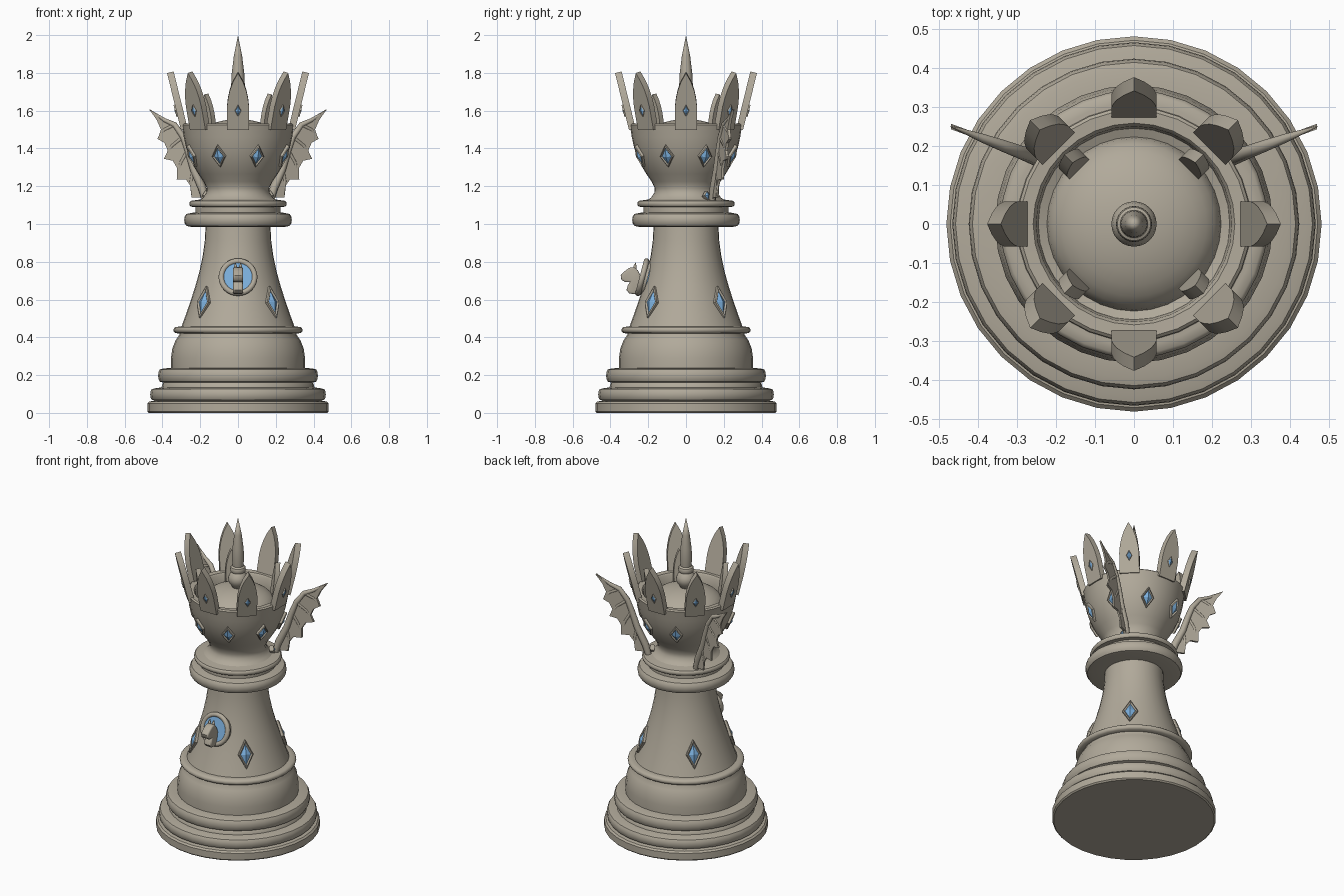
import bpy, bmesh, math
from mathutils import Matrix, Vector

if "Cube" in bpy.data.objects:
    bpy.data.objects.remove(bpy.data.objects["Cube"])


def material(name, rgb):
    m = bpy.data.materials.new(name)
    m.diffuse_color = (*rgb, 1)
    m.use_nodes = True
    m.node_tree.nodes["Principled BSDF"].inputs["Base Color"].default_value = m.diffuse_color
    return m


STONE = material("warm_stone", (0.44, 0.40, 0.325))
BLUE = material("gem_blue", (0.20, 0.43, 0.72))


def finish(ob, angle=35):
    bpy.ops.object.select_all(action='DESELECT')
    ob.select_set(True)
    bpy.context.view_layer.objects.active = ob
    bpy.ops.object.shade_smooth_by_angle(angle=math.radians(angle))
    return ob


def make(name, bm, mats=(STONE,), matrix=None, angle=35):
    bmesh.ops.recalc_face_normals(bm, faces=bm.faces)
    me = bpy.data.meshes.new(name)
    bm.to_mesh(me)
    bm.free()
    for m in mats:
        me.materials.append(m)
    ob = bpy.data.objects.new(name, me)
    bpy.context.collection.objects.link(ob)
    if matrix is not None:
        ob.matrix_world = matrix
    return finish(ob, angle)


def lathe(name, profile, sides=32):
    bm = bmesh.new()
    vs = [bm.verts.new((r, 0, z)) for r, z in profile]
    edges = [bm.edges.new(p) for p in zip(vs, vs[1:])]
    bmesh.ops.spin(bm, geom=vs + edges, cent=(0, 0, 0), axis=(0, 0, 1),
                   angle=2 * math.pi, steps=sides)
    bmesh.ops.remove_doubles(bm, verts=bm.verts, dist=0.0004)
    return make(name, bm)


def bulge(r_in, r_out, z0, z1, n=6):
    """Rounded moulding as profile points."""
    return [(r_in + (r_out - r_in) * math.sin(math.pi * i / n) ** 0.6 if 0 < i < n else r_in,
             (z0 + z1) / 2 - (z1 - z0) / 2 * math.cos(math.pi * i / n)) for i in range(n + 1)]


def on_surface(deg, r, z, tilt=0.0):
    """Frame on the round body: local y points outward, local z up."""
    a = math.radians(deg)
    out, up = Vector((math.cos(a), math.sin(a), 0)), Vector((0, 0, 1))
    n = out * math.cos(tilt) + up * math.sin(tilt)
    u = up * math.cos(tilt) - out * math.sin(tilt)
    m = Matrix((n.cross(u), n, u)).transposed().to_4x4()
    m.translation = out * r + up * z
    return m


def extrude(name, pts, depth, matrix=None, bevel=0.0, angle=35):
    """Outline in local x/z, extruded from y=0 to y=depth."""
    bm = bmesh.new()
    f = bm.faces.new([bm.verts.new((x, 0, z)) for x, z in pts])
    ext = bmesh.ops.extrude_face_region(bm, geom=[f])['geom']
    bmesh.ops.translate(bm, vec=(0, depth, 0),
                        verts=[v for v in ext if isinstance(v, bmesh.types.BMVert)])
    if bevel:
        bmesh.ops.bevel(bm, geom=[e for e in bm.edges if e.calc_face_angle(0) > 1.2
                                  and abs(e.verts[0].co.y - e.verts[1].co.y) < 1e-5],
                        offset=bevel, segments=3, profile=0.5, affect='EDGES')
    return make(name, bm, matrix=matrix, angle=angle)


def diamond(name, w, h, matrix, rim=0.3, lift=0.012):
    """Raised stone frame around a blue pyramid-cut gem."""
    bm = bmesh.new()
    loops = []
    for s, y in ((1, -0.02), (1, lift * 0.6), (1 - rim * 0.4, lift), (1 - rim, lift * 0.4)):
        loops.append([bm.verts.new((x * w * s, y, z * h * s))
                      for x, z in ((1, 0), (0, 1), (-1, 0), (0, -1))])
    for a, b in zip(loops, loops[1:]):
        for i in range(4):
            bm.faces.new((a[i], a[i - 1], b[i - 1], b[i]))
    tip = bm.verts.new((0, lift * 1.5, 0))
    for i in range(4):
        bm.faces.new((loops[-1][i], loops[-1][i - 1], tip)).material_index = 1
    return make(name, bm, (STONE, BLUE), matrix, 10)


def tube(name, pts, radii):
    cu = bpy.data.curves.new(name, 'CURVE')
    cu.dimensions, cu.bevel_depth, cu.bevel_resolution = '3D', 1.0, 2
    cu.use_fill_caps = True
    sp = cu.splines.new('POLY')
    sp.points.add(len(pts) - 1)
    for p, co, r in zip(sp.points, pts, radii):
        p.co, p.radius = (*co, 1), r
    cu.materials.append(STONE)
    ob = bpy.data.objects.new(name, cu)
    bpy.context.collection.objects.link(ob)
    bpy.ops.object.select_all(action='DESELECT')
    ob.select_set(True)
    bpy.context.view_layer.objects.active = ob
    bpy.ops.object.convert(target='MESH')
    return finish(bpy.context.object, 60)


# Turned base, column, collars and bowl
lathe("base", [(0, 0), (0.472, 0), (0.48, 0.008), (0.48, 0.05), (0.47, 0.06), (0.445, 0.064)]
      + bulge(0.44, 0.465, 0.065, 0.13) + [(0.405, 0.135), (0.40, 0.155)]
      + bulge(0.395, 0.423, 0.16, 0.235)
      + [(0.355, 0.238), (0.355, 0.29), (0.348, 0.34), (0.33, 0.385), (0.31, 0.415)]
      + bulge(0.31, 0.342, 0.42, 0.457) + [(0, 0.459)])
lathe("column", [(0.302, 0.45), (0.276, 0.52), (0.252, 0.59), (0.226, 0.67), (0.204, 0.75),
                 (0.187, 0.83), (0.176, 0.91), (0.171, 1.0)])
lathe("collar", [(0.16, 0.985)] + bulge(0.25, 0.285, 0.985, 1.058) + [(0.225, 1.062), (0.225, 1.09)]
      + bulge(0.235, 0.258, 1.09, 1.125) + [(0.21, 1.128), (0.15, 1.14)])
lathe("bowl", [(0.215, 1.12), (0.185, 1.14), (0.168, 1.165), (0.166, 1.19), (0.182, 1.225),
               (0.21, 1.265), (0.237, 1.31), (0.26, 1.36), (0.276, 1.41), (0.287, 1.46),
               (0.295, 1.51), (0.298, 1.525), (0.29, 1.532), (0.258, 1.53), (0.25, 1.52),
               (0.245, 1.45), (0.222, 1.44)])
lathe("dome", [(0.223 * math.cos(t * math.pi / 16), 1.44 + 0.115 * math.sin(t * math.pi / 16))
               for t in range(9)])
lathe("finial", [(0.03, 1.545)]
      + [(0.058 * math.sin(t * math.pi / 8), 1.605 - 0.055 * math.cos(t * math.pi / 8)) for t in range(2, 7)]
      + bulge(0.036, 0.046, 1.65, 1.685)
      + [(0.032, 1.69), (0.036, 1.74), (0.033, 1.80), (0.022, 1.89), (0, 2.0)], 24)

# Crown blades with small gems, and gems round the bowl
half = [(0.058, 0), (0.058, 0.125), (0.053, 0.17), (0.043, 0.215), (0.027, 0.26)]
blade = half + [(0, 0.31)] + [(-x, z) for x, z in reversed(half)]
for i in range(8):
    extrude("crown_blade", blade, -0.036, on_surface(45 * i, 0.302, 1.498, -0.24))
    diamond("blade_gem", 0.017, 0.032, on_surface(45 * i, 0.329, 1.6, -0.24), 0.2, 0.005)
    diamond("bowl_gem", 0.038, 0.062, on_surface(45 * i + 22.5, 0.262, 1.36, -0.4))

# Inner crown blades and column gems on the diagonals
for i in range(4):
    extrude("inner_blade", [(x * 0.62, z * 0.72) for x, z in blade], -0.03,
            on_surface(45 + 90 * i, 0.225, 1.465, -0.12))
    diamond("column_gem", 0.045, 0.088, on_surface(45 + 90 * i, 0.256, 0.585, 0.3), 0.32, 0.014)

# Front medallion: backing, blue disc, ring
med = on_surface(-90, 0.218, 0.715, 0.26) @ Matrix.Rotation(-math.pi / 2, 4, 'X')
for name, r, depth, mat in (("medallion_back", 0.092, 0.03, STONE), ("medallion_disc", 0.08, 0.042, BLUE)):
    bm = bmesh.new()
    bmesh.ops.create_cone(bm, cap_ends=True, segments=32, radius1=r, radius2=r, depth=depth)
    make(name, bm, (mat,), med)
bpy.ops.mesh.primitive_torus_add(major_radius=0.088, minor_radius=0.015,
                                 major_segments=32, minor_segments=10)
ring = bpy.context.object
ring.name = "medallion_ring"
ring.matrix_world = med @ Matrix.Translation((0, 0, 0.014))
ring.data.materials.append(STONE)
finish(ring, 60)

# Horse head bust on the medallion, outline given as (y, z)
horse = [(-0.235, 0.65), (-0.265, 0.628), (-0.30, 0.632), (-0.315, 0.65), (-0.308, 0.675),
         (-0.298, 0.692), (-0.322, 0.692), (-0.342, 0.705), (-0.346, 0.728), (-0.325, 0.75),
         (-0.30, 0.768), (-0.275, 0.772), (-0.255, 0.755), (-0.238, 0.72)]
side = Matrix.Translation((0.026, 0, 0)) @ Matrix.Rotation(math.pi / 2, 4, 'Z')
extrude("horse_head", horse, 0.052, side, 0.009, 50)
for s in (-1, 1):
    tube("horse_ear", [(s * 0.013, -0.272, 0.76), (s * 0.014, -0.27, 0.778), (s * 0.014, -0.266, 0.795)],
         (0.01, 0.008, 0.001))

# Wings: scalloped membrane, leading bone, ribs and root gem
lead = [(0.165, 1.10), (0.19, 1.19), (0.235, 1.29), (0.265, 1.39), (0.29, 1.46), (0.335, 1.525),
        (0.39, 1.55), (0.468, 1.605)]
trail = [(0.43, 1.55), (0.408, 1.50), (0.425, 1.45), (0.39, 1.43), (0.372, 1.39), (0.39, 1.345),
         (0.345, 1.335), (0.322, 1.295), (0.322, 1.235), (0.275, 1.235), (0.25, 1.20),
         (0.243, 1.14), (0.20, 1.14)]
ribs = ((5, 2), (4, 5), (3, 8), (2, 11))


def wing_y(x):
    return 0.165 + 0.37 * (x - 0.24)


for s in (-1, 1):
    # shear the flat outline so that it sweeps backward
    sweep = Matrix(((s, 0, 0, 0), (0.37, 1, 0, 0.165 - 0.37 * 0.24 - 0.007), (0, 0, 1, 0), (0, 0, 0, 1)))
    ob = extrude("wing_membrane", lead + trail, 0.014)
    ob.data.transform(sweep)
    if s < 0:
        ob.data.flip_normals()
    tube("wing_bone", [(s * x, wing_y(x), z) for x, z in lead],
         (0.018, 0.023, 0.021, 0.019, 0.017, 0.015, 0.011, 0.002))
    for a, b in ribs:
        (x0, z0), (x1, z1) = lead[a], trail[b]
        xm, zm = (x0 + x1) / 2 + 0.008, (z0 + z1) / 2 + 0.012
        tube("wing_rib", [(s * x, wing_y(x), z) for x, z in ((x0, z0), (xm, zm), (x1, z1))],
             (0.011, 0.01, 0.003))
    diamond("wing_root_gem", 0.02, 0.026, on_surface(90 - s * 57, 0.205, 1.15, 0.2), 0.15, 0.008)
